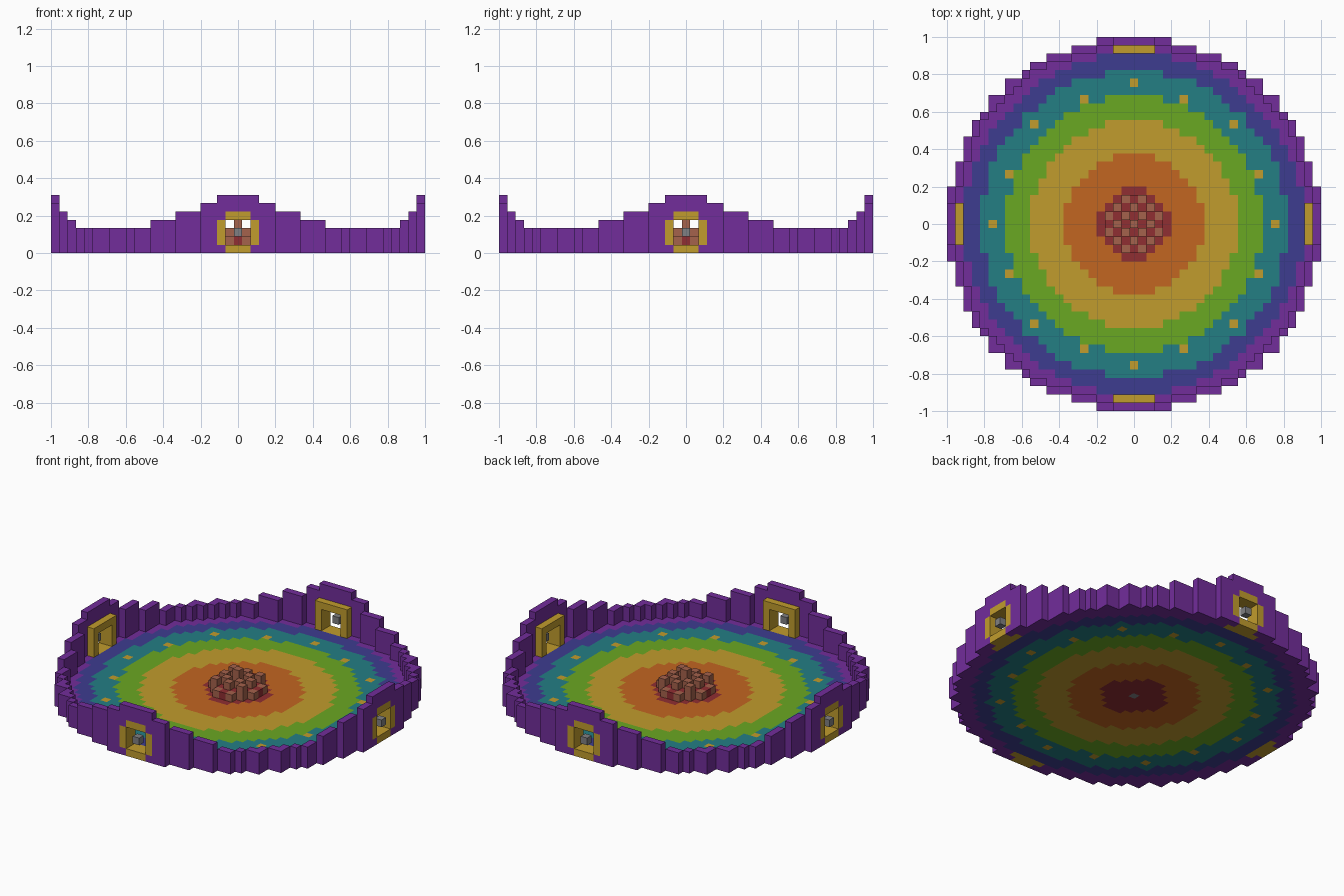
import bpy, bmesh
from mathutils import Vector

if "Cube" in bpy.data.objects:
    bpy.data.objects.remove(bpy.data.objects["Cube"], do_unlink=True)

U = 2 / 45  # edge of one block

# Materials, given as display RGB and converted to linear
PALETTE = {
    "purple": (114, 45, 155), "indigo": (61, 60, 144), "teal": (35, 126, 132),
    "green": (106, 168, 34), "gold": (193, 156, 45), "orange": (194, 102, 33),
    "red": (144, 46, 50), "clay": (165, 98, 76), "grey": (128, 128, 130),
}


def linear(v):
    v /= 255
    return v / 12.92 if v <= 0.04045 else ((v + 0.055) / 1.055) ** 2.4


MATS = {}
for name, rgb in PALETTE.items():
    mat = bpy.data.materials.new(name)
    mat.use_nodes = True
    color = [linear(c) for c in rgb] + [1]
    mat.diffuse_color = color
    mat.node_tree.nodes["Principled BSDF"].inputs["Base Color"].default_value = color
    MATS[name] = mat

PARTS = {}  # part name -> {cell: colour}


def put(part, cell, color):
    """Place one block, replacing any block already in that cell."""
    for cells in PARTS.values():
        cells.pop(cell, None)
    PARTS.setdefault(part, {})[cell] = color


def four_ways(a, b):
    return [(a, b), (-b, a), (-a, -b), (b, -a)]


def in_disc(i, j):
    m, n = sorted((abs(i), abs(j)), reverse=True)
    return i * i + j * j <= 502 or (m, n) in [(19, 12), (17, 15)]


# Floor rings and stepped outer wall
RINGS = [(4.2, "red"), (8.4, "orange"), (12.4, "gold"), (15.4, "green"),
         (18.4, "teal"), (20.5, "indigo"), (99, "purple")]
SIDES = [(1, 0), (-1, 0), (0, 1), (0, -1)]
span = range(-22, 23)
for i, j in [(i, j) for i in span for j in span if in_disc(i, j)]:
    if all(in_disc(i + a, j + b) for a, b in SIDES):
        radius = (i * i + j * j) ** 0.5
        put("floor", (i, j, 0), next(c for r, c in RINGS if radius <= r))
    else:
        m, n = max(abs(i), abs(j)), min(abs(i), abs(j))
        height = {22: 7 if n <= 2 else 6, 21: 5, 20: 4}.get(m, 3)
        for k in range(height):
            put("outer_wall", (i, j, k), "purple")

# Gold marker tiles in the floor, and the centre tile
for a, b in [(17, 0), (15, 6), (12, 12), (6, 15)]:
    for x, y in four_ways(a, b):
        put("floor", (x, y, 0), "gold")
put("floor", (0, 0, 0), "grey")

# Four gates: frame with chamfered outer face, open doorway, floating block
for row in (21, 22):
    for t in range(-2, 3):
        for k in range(5):
            opening = abs(t) < 2 and 0 < k < 4
            corner = abs(t) == 2 and k in (0, 4)
            for x, y in four_ways(t, row):
                if opening:
                    PARTS["outer_wall"].pop((x, y, k), None)
                elif row == 21 or not corner:
                    put("gate_frames", (x, y, k), "gold")
for x, y in four_ways(0, 22):
    put("gate_blocks", (x, y, 2), "grey")

# Mound of clay blocks over a red base
for i in range(-3, 4):
    for j in range(-3, 4):
        d = i * i + j * j
        if d > 10:
            continue
        if (i + j) % 2:
            put("mound_base", (i, j, 1), "red")
        else:
            top = 3 if d == 0 else 2 if d <= 8 else 1
            for k in range(1, top + 1):
                put("mound_blocks", (i, j, k), "clay")

# Turn each part into a mesh of its exposed block faces
filled = {cell for cells in PARTS.values() for cell in cells}
for part, cells in PARTS.items():
    names = sorted(set(cells.values()))
    mesh = bpy.data.meshes.new(part)
    for n in names:
        mesh.materials.append(MATS[n])
    bm = bmesh.new()
    for cell, color in cells.items():
        centre = Vector(cell) + Vector((0, 0, 0.5))
        for axis in range(3):
            for sign in (1, -1):
                normal = Vector((0, 0, 0))
                normal[axis] = sign
                if tuple(int(c) for c in Vector(cell) + normal) in filled:
                    continue
                u = Vector((0, 0, 0))
                u[(axis + 1) % 3] = 0.5
                v = normal.cross(u)
                mid = centre + normal / 2
                corners = [mid + u + v, mid - u + v, mid - u - v, mid + u - v]
                face = bm.faces.new([bm.verts.new(p * U) for p in corners])
                face.material_index = names.index(color)
    bmesh.ops.remove_doubles(bm, verts=bm.verts, dist=U / 100)
    bm.to_mesh(mesh)
    bm.free()
    bpy.context.collection.objects.link(bpy.data.objects.new(part, mesh))
